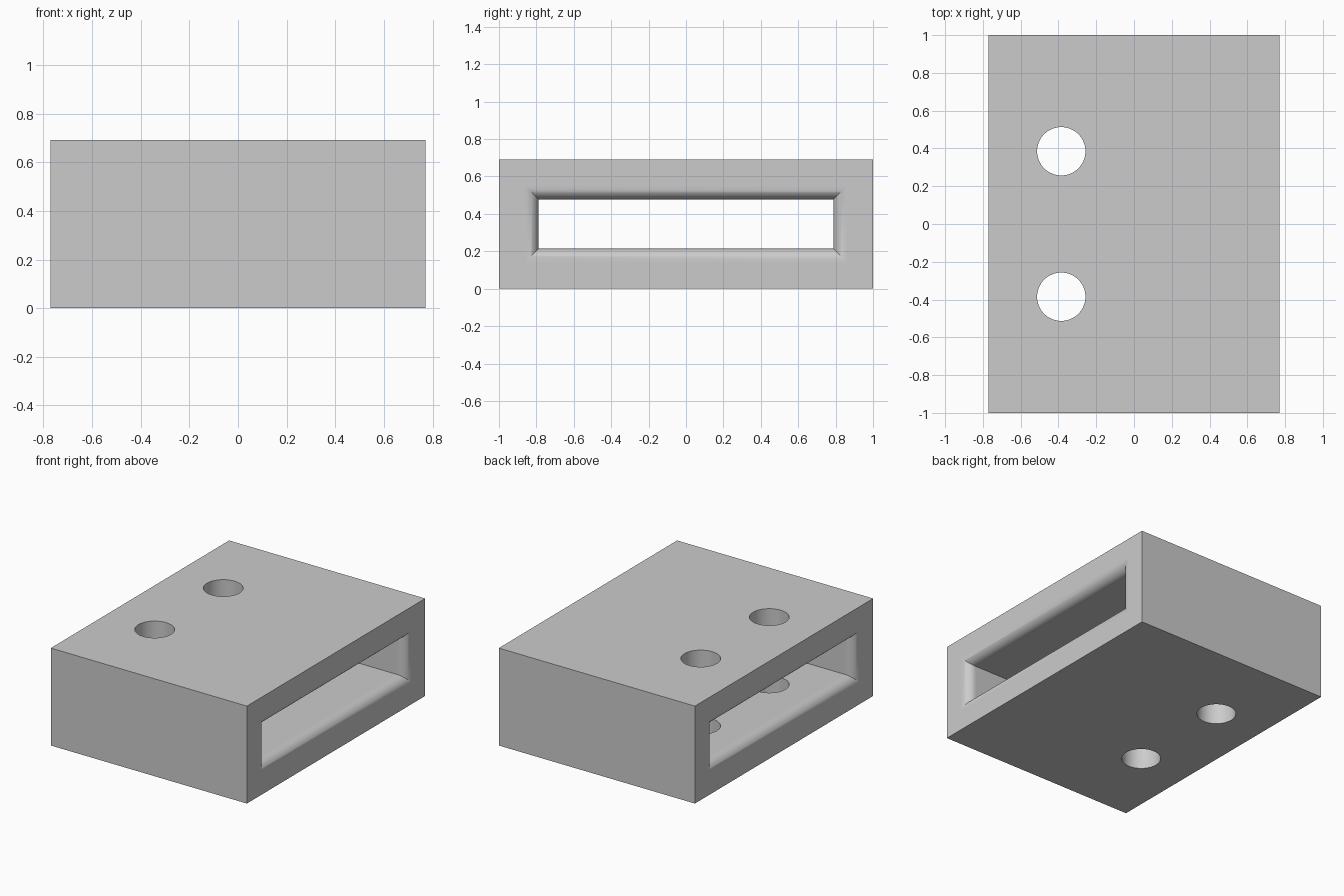
import bpy, bmesh, math
from mathutils import Matrix

WIDTH, DEPTH, HEIGHT = 1.54, 2.0, 0.692
SLOT_Y, SLOT_Z = 0.788, 0.132      # half sizes of the slot
FILLET, STEPS = 0.07, 12           # rounded lip of the slot
HOLE_R, HOLE_X, HOLE_Y = 0.128, -0.385, 0.385

cube = bpy.data.objects.get("Cube")
if cube:
    bpy.data.objects.remove(cube, do_unlink=True)

grey = bpy.data.materials.new("light grey")
grey.use_nodes = True
colour = (0.6, 0.6, 0.6, 1)
grey.diffuse_color = colour
grey.node_tree.nodes["Principled BSDF"].inputs["Base Color"].default_value = colour


def make_object(name, bm):
    bmesh.ops.recalc_face_normals(bm, faces=bm.faces)
    mesh = bpy.data.meshes.new(name)
    bm.to_mesh(mesh)
    bm.free()
    mesh.materials.append(grey)
    obj = bpy.data.objects.new(name, mesh)
    bpy.context.collection.objects.link(obj)
    return obj


def cut(target, cutter):
    cutter.hide_render = True
    mod = target.modifiers.new("cut", "BOOLEAN")
    mod.operation, mod.solver, mod.object = "DIFFERENCE", "EXACT", cutter
    bpy.context.view_layer.objects.active = target
    bpy.ops.object.modifier_apply(modifier=mod.name)
    bpy.data.objects.remove(cutter, do_unlink=True)


# Solid block
bm = bmesh.new()
bmesh.ops.create_cube(bm, size=1, matrix=Matrix.Translation((0, 0, HEIGHT / 2))
                      @ Matrix.Diagonal((WIDTH, DEPTH, HEIGHT, 1)))
block = make_object("slotted_block", bm)

# Slot cutter: rectangles lofted along x, flaring in a quarter circle at each end
half = []
for i in range(STEPS + 1):
    a = math.pi / 2 * i / STEPS
    half.append((WIDTH / 2 - FILLET * (1 - math.sin(a)), FILLET * (1 - math.cos(a))))
half.append((WIDTH / 2 + 0.1, FILLET))
stations = [(-x, f) for x, f in reversed(half)] + half
bm = bmesh.new()
rings = []
for x, f in stations:
    y, z = SLOT_Y + f, SLOT_Z + f
    rings.append([bm.verts.new((x, sy * y, HEIGHT / 2 + sz * z))
                  for sy, sz in ((-1, -1), (1, -1), (1, 1), (-1, 1))])
for r, s in zip(rings, rings[1:]):
    for k in range(4):
        n = (k + 1) % 4
        bm.faces.new((r[k], r[n], s[n], s[k]))
bm.faces.new(rings[0])
bm.faces.new(rings[-1])
cut(block, make_object("slot_cutter", bm))

# Two vertical bolt holes through both walls
for side in (-1, 1):
    bm = bmesh.new()
    bmesh.ops.create_cone(bm, cap_ends=True, segments=64, radius1=HOLE_R, radius2=HOLE_R,
                          depth=2, matrix=Matrix.Translation((HOLE_X, side * HOLE_Y, HEIGHT / 2)))
    cut(block, make_object("hole_cutter", bm))

# Smooth the lips and hole walls, keep the broad faces flat
bpy.ops.object.select_all(action="DESELECT")
block.select_set(True)
bpy.context.view_layer.objects.active = block
bpy.ops.object.shade_smooth_by_angle(angle=math.radians(30))
for face in block.data.polygons:
    face.use_smooth = face.area < 0.05
